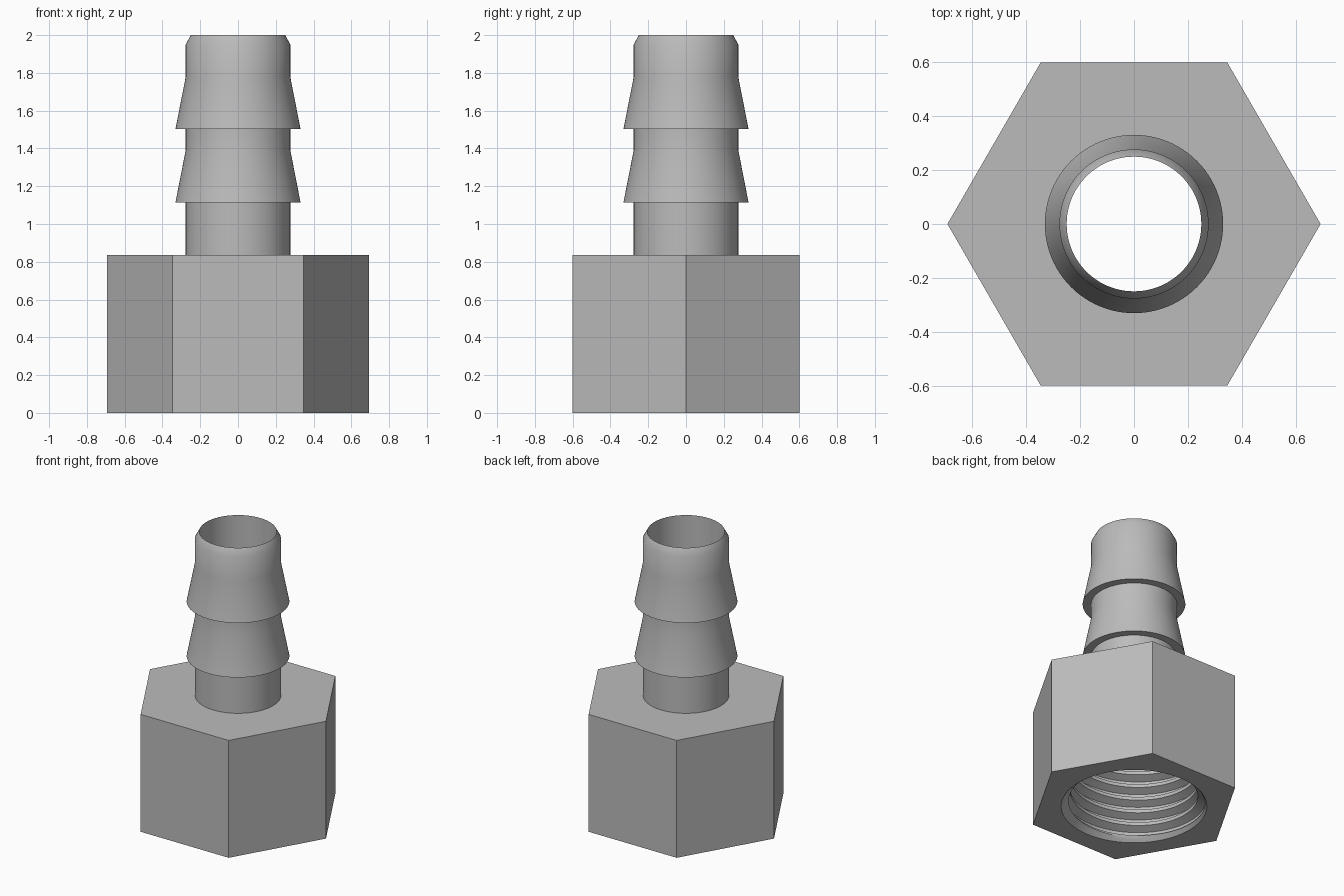
import bpy
import bmesh
import math

cube = bpy.data.objects.get("Cube")
if cube:
    bpy.data.objects.remove(cube, do_unlink=True)

SEGMENTS = 96
HEX_APOTHEM, HEX_HEIGHT = 0.6, 0.835
BORE, STEM, BARB = 0.25, 0.277, 0.331
CREST, ROOT, MOUTH = 0.412, 0.464, 0.47
PITCH, DEPTH, STEPS = 0.0944, 0.68, 8

metal = bpy.data.materials.new("plain_grey_metal")
metal.use_nodes = True
grey = (0.5, 0.5, 0.5, 1.0)
metal.diffuse_color = grey
metal.node_tree.nodes["Principled BSDF"].inputs["Base Color"].default_value = grey


def revolve(name, profile_at):
    """Sweep a profile, which may change with the turn (0 to 1), around z."""
    bm = bmesh.new()
    columns = []
    for j in range(SEGMENTS + 1):
        turn = j / SEGMENTS
        a = turn * math.tau
        columns.append([bm.verts.new((r * math.cos(a), r * math.sin(a), z))
                        for r, z in profile_at(turn)])
    for left, right in zip(columns, columns[1:]):
        for i in range(len(left) - 1):
            bm.faces.new((left[i], right[i], right[i + 1], left[i + 1]))
    # Close the seam and collapse the clipped thread ends
    bmesh.ops.remove_doubles(bm, verts=bm.verts[:], dist=0.00005)
    mesh = bpy.data.meshes.new(name)
    bm.to_mesh(mesh)
    bm.free()
    mesh.materials.append(metal)
    obj = bpy.data.objects.new(name, mesh)
    bpy.context.collection.objects.link(obj)
    bpy.ops.object.select_all(action="DESELECT")
    obj.select_set(True)
    bpy.context.view_layer.objects.active = obj
    bpy.ops.object.shade_smooth_by_angle(angle=math.radians(30))
    return obj


def hex_radius(turn):
    """Distance to the hexagon side, with corners on the x axis."""
    return HEX_APOTHEM / math.cos((turn * 6 % 1 - 0.5) * math.tau / 6)


def thread_point(i, turn):
    """One point of the helical thread, clipped to the socket."""
    z = PITCH * (i / STEPS + turn - 1)
    z = min(max(z, 0), DEPTH)
    wave = abs((z / PITCH - turn) % 1 - 0.5) * 2
    blend = min(max((wave - 0.25) / 0.5, 0), 1)
    r = CREST + (ROOT - CREST) * blend
    return max(r, MOUTH - z), z


def socket_profile(turn):
    rows = math.ceil((DEPTH / PITCH + 1) * STEPS)
    thread = [thread_point(i, turn) for i in range(rows, -1, -1)]
    hexagon = hex_radius(turn)
    return ([(BORE, DEPTH)] + thread +
            [(hexagon, 0), (hexagon, HEX_HEIGHT), (STEM, HEX_HEIGHT)])


def stem_profile(turn):
    points = [(STEM, HEX_HEIGHT)]
    # Two tapered barbs
    for base in (1.115, 1.503):
        points += [(STEM, base), (BARB, base), (STEM, base + 0.275)]
    # Chamfered tip, then the bore down to the socket
    return points + [(STEM, 1.95), (BORE, 2.0), (BORE, DEPTH)]


revolve("hex_threaded_socket", socket_profile)
revolve("barbed_hose_stem", stem_profile)
